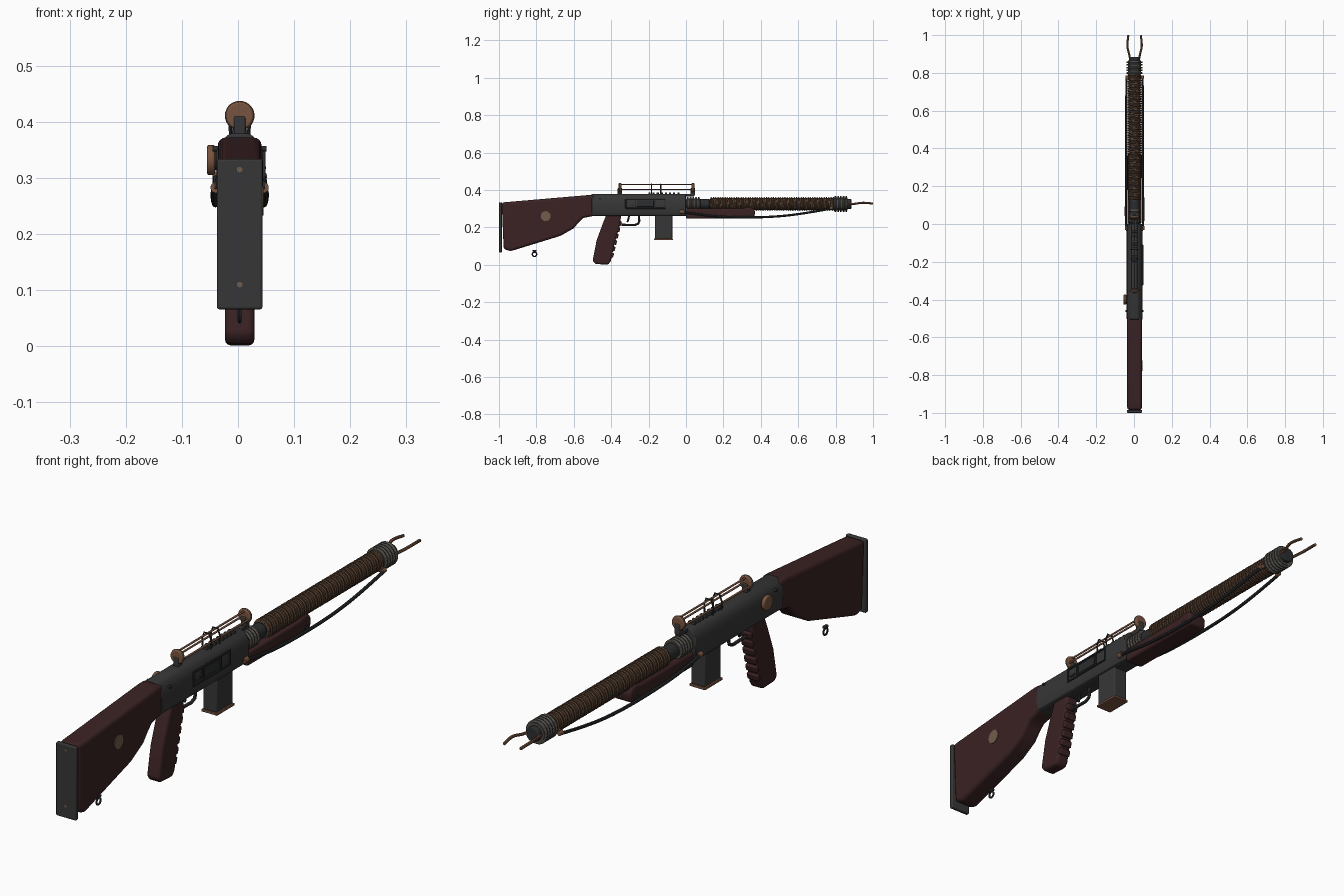
import bpy, bmesh, math
from mathutils import Vector, Matrix

if "Cube" in bpy.data.objects:
    bpy.data.objects.remove(bpy.data.objects["Cube"], do_unlink=True)

CX = 0.003      # centre plane of the body
BZ = 0.325      # barrel axis height


def material(name, *rgb):
    m = bpy.data.materials.new(name)
    m.use_nodes = True
    m.diffuse_color = (*rgb, 1)
    bsdf = m.node_tree.nodes["Principled BSDF"]
    bsdf.inputs["Base Color"].default_value = (*rgb, 1)
    bsdf.inputs["Roughness"].default_value = 0.6
    return m


WOOD = material("dark red wood", .043, .016, .017)
STEEL = material("dark steel", .037, .037, .038)
BLACK = material("black rubber", .024, .026, .028)
COLLAR = material("grey ceramic", .085, .08, .068)
COPPER = material("copper", .19, .088, .05)
COIL = material("brown winding", .10, .054, .032)
BRASS = material("dull brass", .17, .11, .072)


def finish(name, mesh, mat, bevel=0, segments=3, smooth=True):
    obj = bpy.data.objects.new(name, mesh)
    bpy.context.collection.objects.link(obj)
    mesh.materials.clear()
    mesh.materials.append(mat)
    if bevel:
        b = obj.modifiers.new("bevel", 'BEVEL')
        b.width, b.segments, b.angle_limit = bevel, segments, math.radians(35)
    if smooth:
        bpy.ops.object.select_all(action='DESELECT')
        obj.select_set(True)
        bpy.context.view_layer.objects.active = obj
        bpy.ops.object.shade_smooth_by_angle(angle=math.radians(40))
    return obj


def from_bmesh(name, bm, mat, **kw):
    bmesh.ops.recalc_face_normals(bm, faces=bm.faces)
    mesh = bpy.data.meshes.new(name)
    bm.to_mesh(mesh)
    bm.free()
    return finish(name, mesh, mat, **kw)


def prism(name, profile, start, end, mat, axis='X', **kw):
    """Extrude a (y,z) profile along x, or an (x,z) profile along y."""
    bm = bmesh.new()
    place = (lambda p: (start, *p)) if axis == 'X' else (lambda p: (p[0], start, p[1]))
    face = bm.faces.new([bm.verts.new(place(p)) for p in profile])
    out = bmesh.ops.extrude_face_region(bm, geom=[face])
    shift = Vector((end - start, 0, 0)) if axis == 'X' else Vector((0, end - start, 0))
    for v in out["geom"]:
        if isinstance(v, bmesh.types.BMVert):
            v.co += shift
    return from_bmesh(name, bm, mat, **kw)


def box(name, centre, size, mat, tilt=0, **kw):
    bm = bmesh.new()
    bmesh.ops.create_cube(bm, size=1, matrix=Matrix.Translation(centre)
                          @ Matrix.Rotation(tilt, 4, 'X') @ Matrix.Diagonal((*size, 1)))
    return from_bmesh(name, bm, mat, **kw)


def cylinder(name, centre, radius, length, mat, axis='Y', sides=28, **kw):
    turn = {'X': Matrix.Rotation(math.pi / 2, 4, 'Y'),
            'Y': Matrix.Rotation(math.pi / 2, 4, 'X'), 'Z': Matrix()}[axis]
    bm = bmesh.new()
    bmesh.ops.create_cone(bm, cap_ends=True, segments=sides, radius1=radius,
                          radius2=radius, depth=length,
                          matrix=Matrix.Translation(centre) @ turn)
    return from_bmesh(name, bm, mat, **kw)


def tube(name, points, radius, mat, spline='POLY', cyclic=False, res=2):
    curve = bpy.data.curves.new(name, 'CURVE')
    curve.dimensions = '3D'
    curve.bevel_depth, curve.bevel_resolution, curve.use_fill_caps = radius, res, True
    s = curve.splines.new(spline)
    s.points.add(len(points) - 1)
    for p, co in zip(s.points, points):
        p.co = (*co, 1)
    s.use_cyclic_u = cyclic
    if spline == 'NURBS':
        s.use_endpoint_u, s.order_u, s.resolution_u = True, 3, 6
    temp = bpy.data.objects.new(name, curve)
    bpy.context.collection.objects.link(temp)
    bpy.context.view_layer.update()
    graph = bpy.context.evaluated_depsgraph_get()
    mesh = bpy.data.meshes.new_from_object(temp.evaluated_get(graph))
    bpy.data.objects.remove(temp, do_unlink=True)
    return finish(name, mesh, mat)


def ring(name, centre, radius, thick, mat, axis='Y', sides=28):
    pts = []
    for i in range(sides):
        a = math.tau * i / sides
        u, v = radius * math.cos(a), radius * math.sin(a)
        off = (u, 0, v) if axis == 'Y' else (0, u, v)
        pts.append(Vector(centre) + Vector(off))
    return tube(name, pts, thick, mat, cyclic=True)


# Shoulder stock with butt plate
prism("stock", [(-.985, .333), (-.53, .372), (-.49, .372), (-.49, .262), (-.55, .25),
                (-.575, .225), (-.6, .195), (-.67, .155), (-.94, .072), (-.975, .085)],
      CX - .039, CX + .039, WOOD, bevel=.014, segments=4)
box("butt_plate", (CX, -.992, .2), (.081, .015, .268), STEEL, bevel=.004)
for z in (.11, .315):
    cylinder("butt_screw", (CX, -.9995, z), .005, .001, BRASS, sides=12)
cylinder("stock_medallion", (CX + .039, -.75, .26), .027, .006, BRASS, 'X', sides=12)
ring("sling_loop", (CX, -.81, .056), .012, .0035, BLACK, 'X', 16)
box("sling_loop_base", (CX, -.81, .074), (.012, .022, .008), STEEL, bevel=.002)

# Receiver with a chamfered top and rounded belly
half = [(.018, .379), (.030, .369), (.041, .350), (.042, .285), (.036, .265), (.022, .260)]
prism("receiver", [(CX + x, z) for x, z in half] + [(CX - x, z) for x, z in reversed(half)],
      -.505, 0, STEEL, 'Y', bevel=.003, segments=2)
for i in range(8):
    box("top_rib", (CX, -.195 + i * .022, .381), (.028, .011, .012), STEEL, bevel=.002)
for side in (-1, 1):
    cylinder("rear_pin", (CX + side * .041, -.46, .352), .005, .014, BLACK, 'X', sides=10)
    cylinder("front_pin", (CX + side * .041, -.03, .285), .006, .008, BLACK, 'X', sides=10)

# Side port frame on the left face
PX = CX + .043
for z in (.302, .352):
    box("port_rail", (PX, -.217, z), (.006, .215, .006), BLACK, bevel=.002)
for y in (-.322, -.27, -.165, -.112):
    box("port_post", (PX, y, .327), (.006, .006, .05), BLACK, bevel=.002)
box("port_cover", (PX, -.217, .327), (.003, .09, .034), BLACK, bevel=.001)
box("port_handle", (PX, -.295, .318), (.007, .026, .008), STEEL, bevel=.002)

# Dial on the right face
cylinder("dial", (CX - .051, -.4, .332), .027, .014, COPPER, 'X', bevel=.004)
cylinder("dial_base", (CX - .042, -.4, .332), .019, .012, BLACK, 'X')

# Pistol grip with finger ribs
prism("grip", [(-.425, .27), (-.345, .27), (-.356, .205), (-.383, .11), (-.402, .02),
               (-.415, .001), (-.485, .004), (-.499, .022), (-.478, .13), (-.445, .22)],
      CX - .026, CX + .026, WOOD, bevel=.01, segments=3)
for i in range(6):
    t = i / 5
    box("grip_rib", (CX, -.356 - .042 * t, .222 - .17 * t), (.046, .022, .025), WOOD,
        tilt=-.25, bevel=.004)

# Trigger and guard
tube("trigger_guard", [(CX, y, z) for y, z in
     [(-.345, .214), (-.275, .212), (-.255, .22), (-.25, .235), (-.252, .265)]], .006, STEEL)
tube("trigger", [(CX, y, z) for y, z in
     [(-.305, .265), (-.306, .245), (-.314, .228)]], .005, BLACK, 'NURBS')

# Magazine
box("magazine", (CX, -.12, .205), (.056, .094, .13), STEEL, bevel=.004)
box("magazine_floor", (CX, -.12, .136), (.064, .102, .009), COPPER, bevel=.002)

# Fore-end
prism("fore_end", [(0, .30), (.30, .30), (.335, .308), (.36, .302), (.37, .285),
                   (.365, .252), (.34, .247), (0, .247)],
      CX - .037, CX + .037, WOOD, bevel=.009)
for side in (-1, 1):
    cylinder("fore_end_screw", (CX + side * .038, .335, .263), .009, .006, BLACK, 'X', sides=14)

# Barrel, helical winding and ringed collars
cylinder("barrel_core", (CX, .43, BZ), .023, .87, STEEL)
cylinder("winding_core", (CX, .465, BZ), .031, .67, COIL)
TURNS, STEPS = 54, 16
tube("winding", [(CX + .032 * math.cos(math.tau * i / STEPS), .132 + .665 * i / (TURNS * STEPS),
                  BZ + .032 * math.sin(math.tau * i / STEPS))
                 for i in range(TURNS * STEPS + 1)], .0048, COIL, res=1)


def collar(start, count, radius):
    length = count * .0145
    cylinder("collar_core", (CX, start + length / 2, BZ), radius - .008, length, COLLAR)
    for i in range(count):
        cylinder("collar_ring", (CX, start + .007 + i * .0145, BZ), radius, .009, COLLAR,
                 bevel=.003, segments=2)


collar(.003, 5, .037)
collar(.792, 5, .043)
cylinder("barrel_band", (CX, .1, BZ), .027, .05, BLACK, bevel=.003)
cylinder("muzzle_cap", (CX, .873, BZ), .027, .022, BLACK, bevel=.004)

# Muzzle prongs and side cables, one of each per side
for side in (-1, 1):
    tube("muzzle_prong", [(CX + side * x, y, z) for x, y, z in
         [(.022, .86, .325), (.027, .895, .324), (.039, .935, .332), (.037, .97, .331),
          (.033, .999, .327)]], .0055, COPPER, 'NURBS')
    tube("side_cable", [(CX + side * x, y, z) for x, y, z in
         [(.043, -.025, .282), (.047, .03, .275), (.045, .15, .258), (.043, .34, .252),
          (.044, .5, .258), (.044, .65, .277), (.042, .775, .3)]], .006, BLACK, 'NURBS')
    cylinder("cable_terminal", (CX + side * .04, .778, .303), .009, .018, COPPER, sides=14,
             bevel=.002)
    box("terminal_bracket", (CX + side * .032, .778, .308), (.018, .01, .012), COPPER)
    cylinder("cable_socket", (CX + side * .042, -.022, .283), .01, .022, COPPER, sides=14)

# Top rail: end discs, rods and supports
RZ = .411
for y in (-.353, .037):
    cylinder("rail_disc", (CX, y, RZ), .025, .016, COPPER, bevel=.004)
    ring("rail_disc_rim", (CX, y, RZ), .023, .0035, BRASS)
    box("rail_support", (CX, y, .391), (.02, .024, .038), STEEL, bevel=.003)
box("front_support_foot", (CX, .015, .372), (.02, .06, .012), STEEL, bevel=.002)
for dx, dz in ((0, .018), (-.016, -.009), (.016, -.009)):
    cylinder("rail_rod", (CX + dx, -.158, RZ + dz), .0035, .39, COPPER, sides=10)
for y in (-.185, -.135):
    tube("rail_hoop", [(CX + x, y, z) for x, z in
         [(-.016, .375), (-.018, .41), (-.01, .432), (.01, .432), (.018, .41), (.016, .375)]],
         .003, BLACK)
